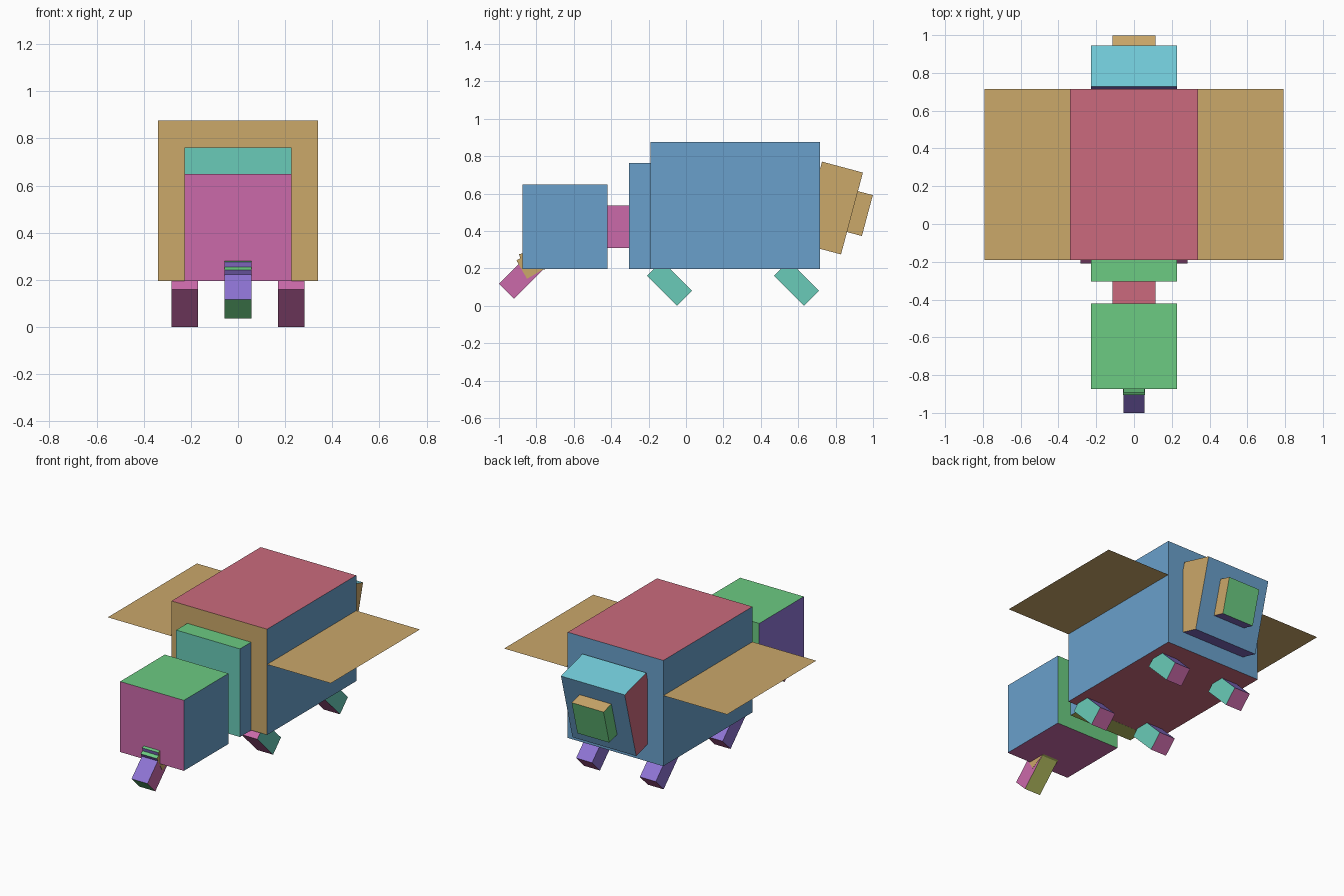
import bpy, bmesh, math

if "Cube" in bpy.data.objects:
    bpy.data.objects.remove(bpy.data.objects["Cube"])

# --- flat colours (sRGB 0-255, converted to linear) ---
PALETTE = {
    "rose": (203, 106, 125), "tan": (203, 168, 106), "olive": (188, 196, 100),
    "green": (108, 203, 130), "teal": (106, 203, 184), "cyan": (114, 202, 216),
    "blue": (106, 160, 203), "lavender": (142, 116, 212), "pink": (203, 106, 170),
}


def linear(c):
    c /= 255
    return c / 12.92 if c <= 0.04045 else ((c + 0.055) / 1.055) ** 2.4


MATS = {}
for key, rgb in PALETTE.items():
    MATS[key] = bpy.data.materials.new(key)
    MATS[key].diffuse_color = (*[linear(c) for c in rgb], 1)


def finish(name, bm, colours):
    mesh = bpy.data.meshes.new(name)
    bm.to_mesh(mesh)
    bm.free()
    for c in colours:
        mesh.materials.append(MATS[c])
    ob = bpy.data.objects.new(name, mesh)
    bpy.context.collection.objects.link(ob)


def box(name, x0, x1, y, z, depth, height, colours, tilt=0):
    """Box from its front-bottom edge (y, z), tilted about x.
    Colours in the order: front, back, bottom, top, left, right."""
    a = math.radians(tilt)
    c, s = math.cos(a), math.sin(a)
    names = colours.split()
    slots = sorted(set(names))
    bm = bmesh.new()
    bmesh.ops.create_cube(bm, size=1)
    bm.normal_update()
    for f in bm.faces:
        n = f.normal
        side = (0 if n.y < -.5 else 1 if n.y > .5 else 2 if n.z < -.5
                else 3 if n.z > .5 else 4 if n.x < 0 else 5)
        f.material_index = slots.index(names[side])
    for v in bm.verts:
        d, h = (v.co.y + .5) * depth, (v.co.z + .5) * height
        v.co = (x0 + (v.co.x + .5) * (x1 - x0), y + d * c - h * s, z + d * s + h * c)
    finish(name, bm, slots)


P = 0.0566  # one modelling unit

# --- body, chest plate, neck, head ---
box("body", -6*P, 6*P, -.19, .196, 16*P, 12*P, "tan blue rose rose blue blue")
box("chest_plate", -4*P, 4*P, -.304, .196, 2*P, 10*P, "teal green olive green blue blue")
box("neck", -2*P, 2*P, -.42, .309, .116, 4*P, "pink pink rose rose pink pink")
box("head", -4*P, 4*P, -.873, .196, 8*P, 8*P, "pink green pink green lavender blue")

# --- drooping snout in three segments ---
box("snout_base", -P, P, -.863, .166, 4*P, 2*P, "lavender tan olive green tan tan", 15)
box("snout_middle", -P - .001, P + .001, -.85, .144, 4*P, 2*P,
    "lavender tan olive green tan tan", 30)
box("snout_tip", -P, P, -.92, .037, 4*P, 2*P, "green pink olive lavender pink pink", 45)

# --- tail block and tip ---
box("tail", -4*P, 4*P, .61, .333, 4*P, 8*P, "lavender blue lavender cyan rose tan", -15)
box("tail_tip", -2*P, 2*P, .831, .402, 2*P, 4*P, "tan green lavender tan green tan", -15)

# --- four slanted legs ---
for end, y in (("front", -.208), ("back", .471)):
    for side, x in (("left", -5*P), ("right", 3*P)):
        box(f"{end}_{side}_leg", x, x + 2*P, y, .16, 4*P, 2*P,
            "pink pink pink lavender lavender teal", -45)

# --- flat wings ---
for side, s in (("left", -1), ("right", 1)):
    bm = bmesh.new()
    pts = [(6*P, -.19), (14*P, -.19), (14*P, .715), (6*P, .715)][::s]
    bm.faces.new([bm.verts.new((s * x, y, .649)) for x, y in pts])
    finish(f"{side}_wing", bm, ["tan"])

for m in bpy.data.materials:
    if m.users and not m.is_grease_pencil:
        m.use_nodes = True
        m.node_tree.nodes["Principled BSDF"].inputs["Base Color"].default_value = m.diffuse_color
